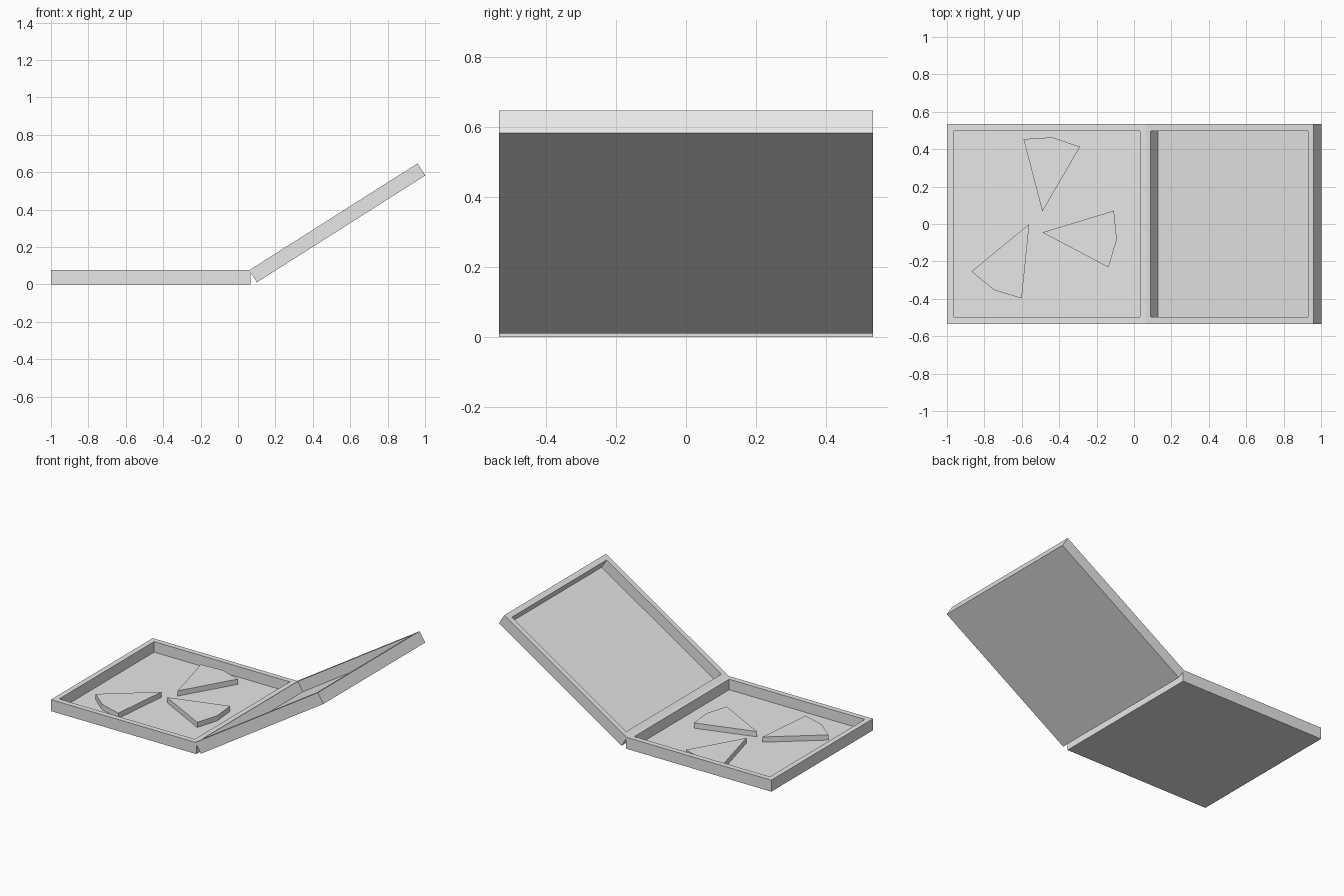
import bpy, bmesh, math
from mathutils import Matrix, Vector

if "Cube" in bpy.data.objects:
    bpy.data.objects.remove(bpy.data.objects["Cube"])

SIDE, HEIGHT, WALL, FLOOR = 1.067, 0.0765, 0.0355, 0.0065

grey = bpy.data.materials.new("card_grey")
grey.diffuse_color = (0.8, 0.8, 0.8, 1)
grey.use_nodes = True
grey.node_tree.nodes["Principled BSDF"].inputs["Base Color"].default_value = grey.diffuse_color


def finish(name, bm):
    bmesh.ops.recalc_face_normals(bm, faces=bm.faces)
    mesh = bpy.data.meshes.new(name)
    bm.to_mesh(mesh)
    bm.free()
    mesh.materials.append(grey)
    obj = bpy.data.objects.new(name, mesh)
    bpy.context.collection.objects.link(obj)
    return obj


def prism(bm, outline, z0, height):
    """Extrude a flat outline upwards and return its top face."""
    base = bm.faces.new([bm.verts.new((x, y, z0)) for x, y in outline])
    ext = bmesh.ops.extrude_face_region(bm, geom=[base], use_keep_orig=True)["geom"]
    bmesh.ops.translate(bm, vec=(0, 0, height),
                        verts=[v for v in ext if isinstance(v, bmesh.types.BMVert)])
    return next(f for f in ext if isinstance(f, bmesh.types.BMFace))


def tray(name):
    """Open square tray whose left edge lies on x = 0, standing on z = 0."""
    bm = bmesh.new()
    h = SIDE / 2
    top = prism(bm, [(0, -h), (SIDE, -h), (SIDE, h), (0, h)], 0, HEIGHT)
    bmesh.ops.recalc_face_normals(bm, faces=bm.faces)
    bmesh.ops.inset_individual(bm, faces=[top], thickness=WALL, use_even_offset=True)
    well = bmesh.ops.extrude_discrete_faces(bm, faces=[top])["faces"][0]
    bmesh.ops.translate(bm, vec=(0, 0, FLOOR - HEIGHT), verts=well.verts)
    return finish(name, bm)


# Box base, flat on the ground
base = tray("box_base")
base.location = (-1, 0, 0)

# Box lid, swung open about its upper hinge edge
lid = tray("box_lid")
lid.matrix_world = (Matrix.Translation(Vector((0.0595, 0, 0.0755)))
                    @ Matrix.Rotation(math.radians(-32.4), 4, 'Y')
                    @ Matrix.Translation(Vector((0, 0, -HEIGHT))))

# Wedge slices: tip position and facing angle
SLICES = [(-0.49, 0.067, 82.2), (-0.49, -0.045, -5.5), (-0.56, 0.0, 241.8)]
for i, (x, y, angle) in enumerate(SLICES, 1):
    outline = [(x, y)]
    for offset in (-22.4, 0, 22.4):
        a = math.radians(angle + offset)
        outline.append((x + 0.4 * math.cos(a), y + 0.4 * math.sin(a)))
    bm = bmesh.new()
    prism(bm, outline, FLOOR, 0.035)
    finish(f"slice_{i}", bm)
